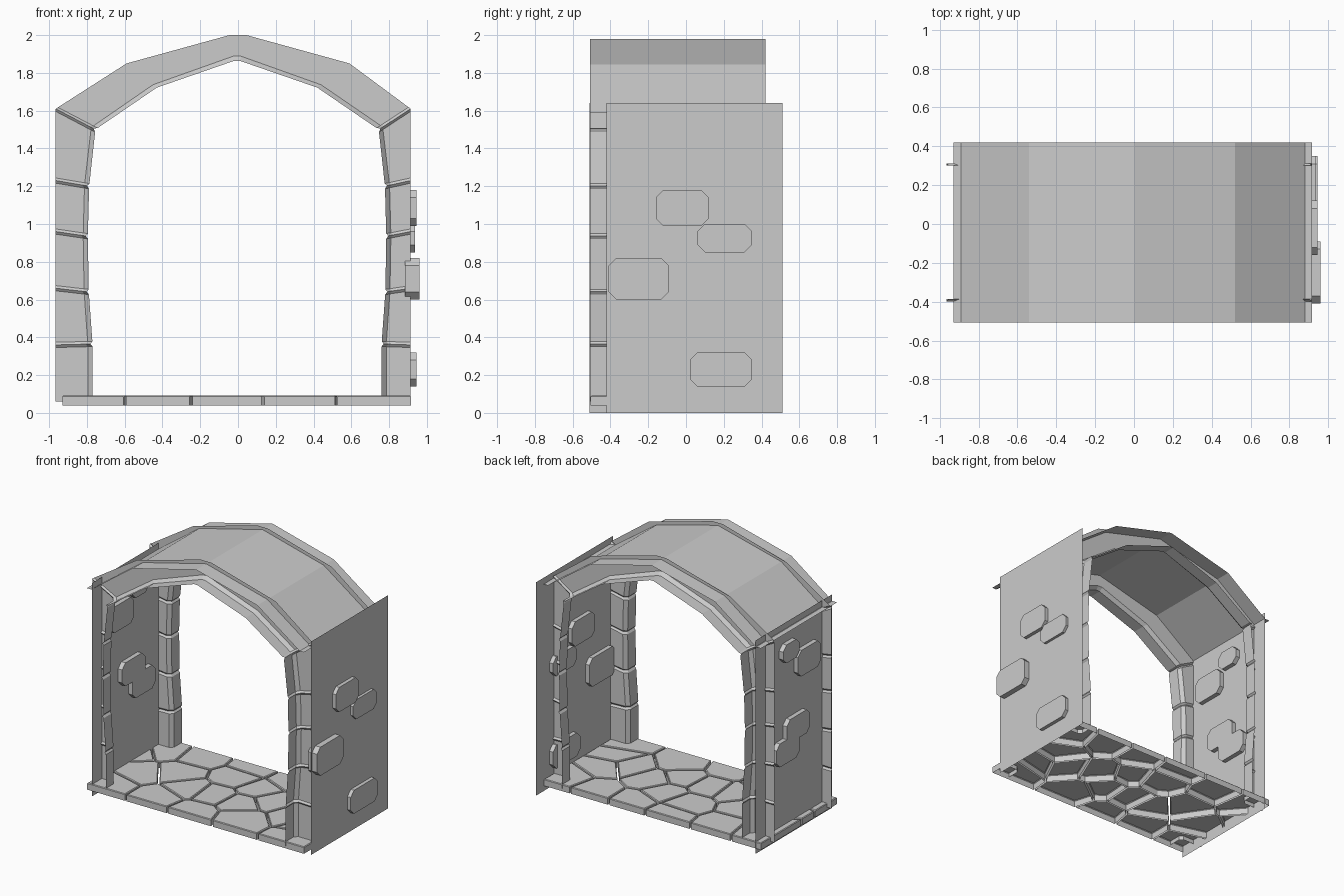
import bpy, bmesh, random
from mathutils import Vector

if "Cube" in bpy.data.objects:
    bpy.data.objects.remove(bpy.data.objects["Cube"])

random.seed(11)


def make(name, verts, faces):
    me = bpy.data.meshes.new(name)
    me.from_pydata([tuple(v) for v in verts], [], faces)
    bm = bmesh.new()
    bm.from_mesh(me)
    bmesh.ops.recalc_face_normals(bm, faces=bm.faces)
    bm.to_mesh(me)
    bm.free()
    ob = bpy.data.objects.new(name, me)
    bpy.context.collection.objects.link(ob)
    return ob


def loft(name, rows, caps=(), closed=False):
    """Skin equal-length rows of points; caps lists rows to fill."""
    n = len(rows[0])
    verts = [p for r in rows for p in r]
    faces = []
    for i in range(len(rows) - 1):
        for j in range(n if closed else n - 1):
            k = (j + 1) % n
            faces.append((i * n + j, i * n + k, (i + 1) * n + k, (i + 1) * n + j))
    for c in caps:
        c %= len(rows)
        faces.append(tuple(range(c * n, c * n + n)))
    return make(name, verts, faces)


# Block arches: joints as (outer, inner) points in xz, left half then mirrored
half = [((-.965, .06), (-.77, .06)), ((-.965, .36), (-.77, .365)),
        ((-.965, .66), (-.79, .64)), ((-.965, .96), (-.795, .935)),
        ((-.965, 1.23), (-.788, 1.2)), ((-.965, 1.61), (-.755, 1.5)),
        ((-.59, 1.85), (-.43, 1.722)), ((-.045, 2.0), (-.02, 1.864))]
joints = [(Vector(o), Vector(i)) for o, i in half]
joints += [(Vector((min(-o.x, .914), o.y)), Vector((-i.x - .01, i.y)))
           for o, i in reversed(joints)]


def toward(a, b, d=.014):
    return a + (b - a).normalized() * d


def arch(name, flip):
    def section(o, i, groove):
        out = (o - i).normalized()
        i = i + out * groove
        b = i + out * .025
        y = .387 + groove
        prof = [(o, y), (b, y), (i, y + .025), (i, .507)]
        return [(p.x, (yy - .087) if flip else -yy, p.y) for p, yy in prof]
    rows = []
    last = len(joints) - 1
    for k, (o, i) in enumerate(joints):
        grooved = 0 < k < last and o.y < 1.7
        if grooved:
            po, pi = joints[k - 1]
            no, ni = joints[k + 1]
            rows += [section(toward(o, po), toward(i, pi), 0),
                     section(o, i, .011),
                     section(toward(o, no), toward(i, ni), 0)]
        else:
            rows.append(section(o, i, 0))
    loft(name, rows)


arch("front_arch", False)
arch("back_arch", True)

# Vault skin with a flat lip at each foot
roof = [(-.93, 1.59), (-.89, 1.59), (-.54, 1.845), (0, 1.98),
        (.52, 1.845), (.88, 1.59), (.917, 1.59)]
loft("vault_roof", [[(x, y, z) for x, z in roof] for y in (-.508, .42)])


# Side walls
def wall(name, x, y0, y1):
    loft(name, [[(x, y0, z), (x, y1, z)] for z in (0, 1.64)])


wall("right_wall", .917, -.42, .51)
wall("left_wall", -.887, -.51, .42)


# Wall stones set through the walls, straight sides and clipped corners
def stone(name, x0, x1, y0, y1, z0, z1, c=.04):
    def ring(x):
        return [(x, y0 + c, z0), (x, y1 - c, z0), (x, y1, z0 + c), (x, y1, z1 - c),
                (x, y1 - c, z1), (x, y0 + c, z1), (x, y0, z1 - c), (x, y0, z0 + c)]
    loft(name, [ring(x0), ring(x1)], caps=(0, -1), closed=True)


for s in [(.885, .945, -.16, .12, .99, 1.18), (.885, .938, .06, .35, .85, 1.0),
          (.885, .96, -.41, -.09, .6, .82), (.885, .945, .02, .35, .14, .32)]:
    stone("right_wall_stone", *s)
for y, z, w, h in [(.035, 1.42, .1, .07), (-.185, 1.28, .14, .1),
                   (-.05, .81, .14, .09), (.075, .67, .14, .09)]:
    stone("left_wall_stone", -.922, -.852, y - w, y + w, z - h, z + h)


# Flagstone floor: rectangle clipped into irregular cells
def clip(poly, mid, nrm):
    res = []
    for a, b in zip(poly, poly[1:] + poly[:1]):
        da, db = (a - mid).dot(nrm), (b - mid).dot(nrm)
        if da <= 0:
            res.append(a)
        if da * db < 0:
            res.append(a.lerp(b, da / (da - db)))
    return res


def shrink(poly, d):
    """Move each edge of a convex counter-clockwise polygon inward."""
    res = []
    n = len(poly)
    for k in range(n):
        e1 = (poly[k] - poly[k - 1]).normalized()
        e2 = (poly[(k + 1) % n] - poly[k]).normalized()
        n1, n2 = Vector((-e1.y, e1.x)), Vector((-e2.y, e2.x))
        res.append(poly[k] + (n1 + n2) * (d / (1 + n1.dot(n2))))
    return res


# front row placed by its visible seams, the rest jittered
seeds = [Vector(p) for p in ((-.8, -.4), (-.4, -.4), (-.07, -.46), (.28, -.36), (.78, -.4))]
for r in range(1, 4):
    for c in range(6):
        seeds.append(Vector((-.86 + .31 * c + .14 * (r % 2) + random.uniform(-.12, .12),
                             -.41 + .245 * r + random.uniform(-.09, .09))))
rect = [Vector(p) for p in ((-.93, -.505), (.915, -.505), (.915, .418), (-.93, .418))]
for s in seeds:
    cell = rect
    for t in seeds:
        if t is not s:
            d = (t - s).normalized()
            cell = clip(cell, (s + t) / 2 - d * .007, d)
    # drop tiny edges
    cell = [p for j, p in enumerate(cell) if (p - cell[j - 1]).length > .012]
    if len(cell) < 3:
        continue
    top = shrink(cell, .005)
    loft("floor_slab", [[(p.x, p.y, z) for p in ring]
                        for ring, z in ((cell, .04), (cell, .087), (top, .092))],
         caps=(-1,), closed=True)
